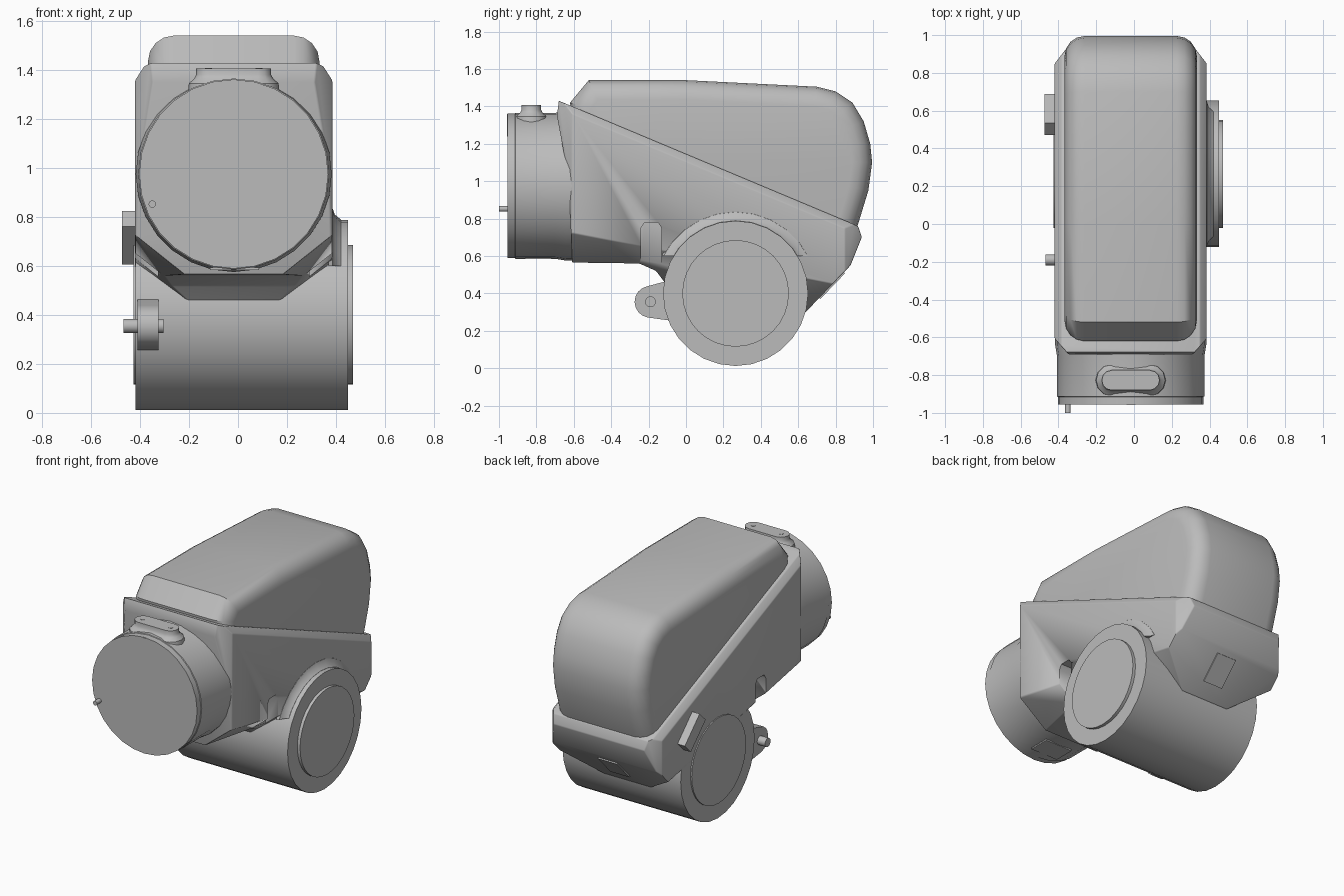
import bpy, bmesh, math
from mathutils import Vector

if "Cube" in bpy.data.objects:
    bpy.data.objects.remove(bpy.data.objects["Cube"], do_unlink=True)

GREY = (0.5, 0.5, 0.5, 1)
metal = bpy.data.materials.new("plain_grey")
metal.use_nodes = True
metal.diffuse_color = GREY
metal.node_tree.nodes["Principled BSDF"].inputs["Base Color"].default_value = GREY

MID = -0.0175            # middle of the housing in x
NECK_Z = 0.975           # height of the front neck axis
JOINT = (0.265, 0.4)     # y, z of the lower joint axis


def place(axis, t, a, b):
    return {"X": (t, a, b), "Y": (a, t, b), "Z": (a, b, t)}[axis]


def finish(name, bm, angle=35):
    bmesh.ops.recalc_face_normals(bm, faces=bm.faces)
    mesh = bpy.data.meshes.new(name)
    bm.to_mesh(mesh)
    bm.free()
    mesh.materials.append(metal)
    ob = bpy.data.objects.new(name, mesh)
    bpy.context.collection.objects.link(ob)
    bpy.ops.object.select_all(action="DESELECT")
    ob.select_set(True)
    bpy.context.view_layer.objects.active = ob
    bpy.ops.object.shade_smooth_by_angle(angle=math.radians(angle))
    return ob


def loft(axis, sections):
    """Join equal-length outlines [(t, points)] along an axis and cap the ends."""
    bm = bmesh.new()
    rings = [[bm.verts.new(place(axis, t, a, b)) for a, b in pts] for t, pts in sections]
    n = len(rings[0])
    for low, high in zip(rings, rings[1:]):
        for i in range(n):
            j = (i + 1) % n
            bm.faces.new((low[i], low[j], high[j], high[i]))
    bm.faces.new(rings[0])
    bm.faces.new(rings[-1])
    bmesh.ops.recalc_face_normals(bm, faces=bm.faces)
    return bm


def circle(ca, cb, r, sides):
    step = math.tau / sides
    return [(ca + r * math.sin(i * step), cb + r * math.cos(i * step)) for i in range(sides)]


def turned(axis, centre, steps, sides):
    return loft(axis, [(t, circle(*centre, r, sides)) for t, r in steps])


def prism(axis, pts, lo, hi):
    return loft(axis, [(lo, pts), (hi, pts)])


def slice_off(bm, point, normal):
    """Cut away everything on the normal's side and close the cut."""
    geom = bm.verts[:] + bm.edges[:] + bm.faces[:]
    cut = bmesh.ops.bisect_plane(bm, geom=geom, plane_co=point, plane_no=Vector(normal).normalized(),
                                 clear_outer=True)["geom_cut"]
    edges = [e for e in cut if isinstance(e, bmesh.types.BMEdge) and e.is_boundary]
    if edges:
        bmesh.ops.holes_fill(bm, edges=edges, sides=0)
    bmesh.ops.recalc_face_normals(bm, faces=bm.faces)


# Lower housing: side profile with chamfered corners
outline = [(-0.69, 1.35), (-0.68, 1.43), (0.92, 0.76), (0.94, 0.70), (0.88, 0.55), (0.64, 0.30),
           (0.265, 0.30), (-0.10, 0.44), (-0.16, 0.52), (-0.25, 0.56), (-0.61, 0.565), (-0.625, 1.0)]
body = prism("X", outline, MID - 0.4025, MID + 0.4025)
for s in (-1, 1):
    slice_off(body, (MID + s * 0.40, -0.6, 0.72), (s * 0.15, -0.037, -0.19))   # underside
    slice_off(body, (MID + s * 0.33, -0.69, 1), (s * 0.08, -0.07, 0))          # front corners
    slice_off(body, (MID + s * 0.34, 0.93, 1), (s * 0.09, 0.07, 0))            # rear corners
    slice_off(body, (MID + s * 0.365, 0.92, 0.76), (s, 0.387, 0.922))          # ledge
sharp = [e for e in body.edges if len(e.link_faces) == 2 and e.calc_face_angle(0) > 0.4]
bmesh.ops.bevel(body, geom=sharp, offset=0.012, segments=2, profile=0.5,
                affect="EDGES", clamp_overlap=True)
housing = finish("lower_housing", body)

# Upright pocket in each flank
for s in (-1, 1):
    shape = prism("X", [(-0.24, 0.52), (-0.13, 0.52), (-0.13, 0.75), (-0.15, 0.78),
                        (-0.22, 0.78), (-0.24, 0.75)], MID + s * 0.31, MID + s * 0.5)
    cutter = finish("pocket_cutter", shape)
    cutter.hide_render = True
    bpy.context.view_layer.objects.active = housing
    mod = housing.modifiers.new("pocket", "BOOLEAN")
    mod.operation, mod.object, mod.solver = "DIFFERENCE", cutter, "EXACT"
    bpy.ops.object.modifier_apply(modifier=mod.name)
    bpy.data.objects.remove(cutter, do_unlink=True)

# Rounded upper cover
cover_line = [(-0.62, 1.42), (-0.52, 1.54), (0.0, 1.54), (0.7, 1.505), (0.8, 1.48), (0.89, 1.42),
              (0.95, 1.32), (0.985, 1.2), (0.995, 1.1), (0.975, 0.95), (0.92, 0.77),
              (0.85, 0.6), (-0.57, 1.0)]
cover = prism("X", cover_line, MID - 0.35, MID + 0.35)
rim = [e for e in cover.edges if abs(e.verts[0].co.x - e.verts[1].co.x) < 0.01]
bmesh.ops.bevel(cover, geom=rim, offset=0.105, segments=4, profile=0.5,
                affect="EDGES", clamp_overlap=False)
finish("upper_cover", cover)

# Front neck with an end collar
finish("front_neck", turned("Y", (MID, NECK_Z), [(-0.955, 0.386), (-0.915, 0.386), (-0.912, 0.39),
                                                 (-0.70, 0.39), (-0.64, 0.4), (-0.5, 0.4)], 28))
finish("index_mark", prism("Y", [(-0.04, 1.24), (0.008, 1.24), (0.008, 1.358), (-0.04, 1.358)],
                           -0.958, -0.95))
finish("locating_pin", turned("Y", (-0.35, 0.852), [(-1.0, 0.015), (-0.94, 0.015)], 12))
finish("neck_under_plate", prism("Z", [(-0.115, -0.86), (0.085, -0.86), (0.085, -0.72),
                                       (-0.115, -0.72)], 0.584, 0.593))


# Slotted pad on top of the neck
def stadium(grow):
    pts = []
    for i in range(7):
        a = -math.pi / 2 + math.pi * i / 6
        pts.append((math.cos(a), math.sin(a)))
    r = 0.053 + grow
    half = [(MID + 0.1 + r * c, -0.827 + r * s) for c, s in pts]
    return half + [(MID - 0.1 - r * c, -0.827 - r * s) for c, s in pts]


finish("neck_pad", loft("Z", [(1.30, stadium(0.035)), (1.345, stadium(0.03)), (1.365, stadium(0.008)),
                              (1.38, stadium(0)), (1.406, stadium(0))]))
for side, x in (("right", -0.12), ("left", 0.085)):
    finish(side + "_pad_screw", turned("Z", (x, -0.827), [(1.4, 0.014), (1.408, 0.014)], 12))

# Lower joint barrel and its end caps
finish("joint_barrel", turned("X", JOINT, [(-0.418, 0.388), (0.45, 0.388)], 28))
finish("left_joint_cap", turned("X", JOINT, [(0.44, 0.285), (0.47, 0.285)], 32))
finish("right_joint_cap", turned("X", JOINT, [(-0.427, 0.285), (-0.41, 0.285)], 32))

# Fillet where the barrel leaves the flank
fillet = turned("X", JOINT, [(0.37, 0.445), (0.386, 0.435), (0.395, 0.41), (0.42, 0.389)], 28)
slice_off(fillet, (0, 0, 0.6), (0, 0, -1))
finish("barrel_fillet", fillet)

# Lug with a cross pin
lug = [(-0.19 + 0.085 * math.cos(a), 0.355 + 0.085 * math.sin(a))
       for a in (math.radians(100 + 20 * i) for i in range(9))]
finish("lug", prism("X", lug + [(-0.05, 0.25), (-0.05, 0.48)], -0.41, -0.325))
finish("lug_pin", turned("X", (-0.19, 0.355), [(-0.468, 0.029), (-0.305, 0.029)], 16))

# Connector block set on the diagonal beside the barrel
out, along = Vector((1, 1)).normalized(), Vector((-1, 1)).normalized()
corners = [Vector(JOINT) + out * r + along * t
           for r, t in ((0.4, -0.11), (0.49, -0.11), (0.49, 0.11), (0.4, 0.11))]
finish("connector_block", prism("X", corners, -0.474, -0.38))

# Rear plate on the sloping back
foot, run, up = Vector((0.64, 0.30)), Vector((0.24, 0.25)), Vector((0.72, -0.69))
plate = [foot + run * t + up * d for t, d in ((0.3, -0.02), (0.85, -0.02), (0.85, 0.008), (0.3, 0.008))]
finish("rear_plate", prism("X", plate, MID - 0.07, MID + 0.07))
